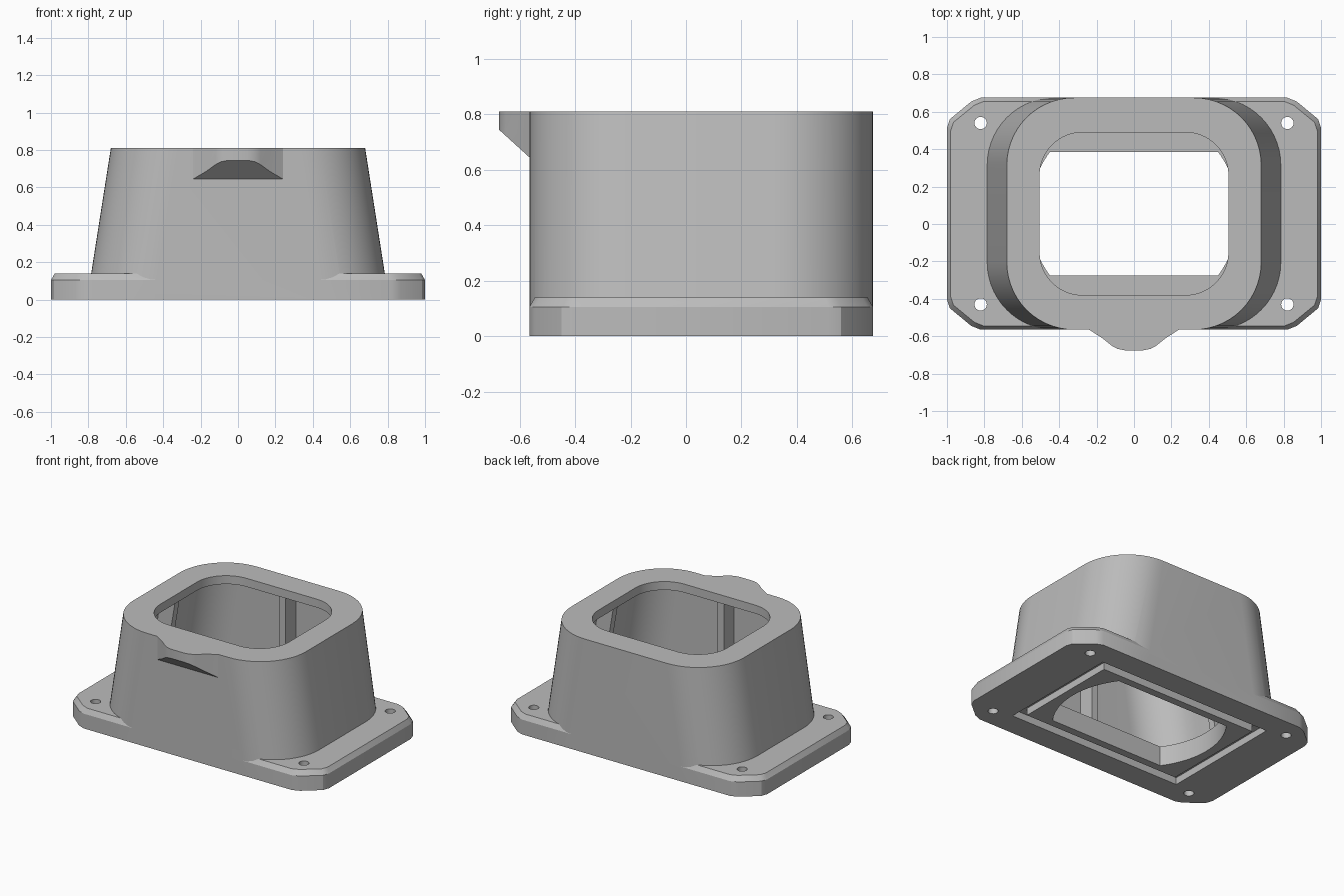
import bpy, bmesh, math
from mathutils import Vector

if "Cube" in bpy.data.objects:
    bpy.data.objects.remove(bpy.data.objects["Cube"])

CY = 0.055            # middle of the body; the front lip shifts the centre
BASE_TOP, TOP, FLANGE = 0.14, 0.81, 0.75

grey = bpy.data.materials.new("plain grey")
grey.use_nodes = True
grey.diffuse_color = (0.5, 0.5, 0.5, 1)
grey.node_tree.nodes["Principled BSDF"].inputs["Base Color"].default_value = (0.5, 0.5, 0.5, 1)


def rounded(hx, hy, r, steps=14):
    """Outline of a rounded rectangle, anticlockwise."""
    pts = []
    for i, (sx, sy) in enumerate([(1, 1), (-1, 1), (-1, -1), (1, -1)]):
        for k in range(steps + 1):
            a = math.pi / 2 * (i + k / steps)
            pts.append((sx * (hx - r) + r * math.cos(a), sy * (hy - r) + r * math.sin(a)))
    return pts


def rect(hx, hy):
    return [(hx, hy), (-hx, hy), (-hx, -hy), (hx, -hy)]


def circle(r, x=0, y=0, n=24):
    return [(x + r * math.cos(math.tau * k / n), y + r * math.sin(math.tau * k / n)) for k in range(n)]


def loft(name, *levels):
    """Closed solid through (z, outline) levels."""
    bm = bmesh.new()
    rings = [[bm.verts.new((x, y + CY, z)) for x, y in pts] for z, pts in levels]
    n = len(rings[0])
    for low, high in zip(rings, rings[1:]):
        for i in range(n):
            j = (i + 1) % n
            bm.faces.new((low[i], low[j], high[j], high[i]))
    bm.faces.new(rings[0][::-1])
    bm.faces.new(rings[-1])
    return finish(name, bm)


def finish(name, bm):
    bmesh.ops.recalc_face_normals(bm, faces=bm.faces)
    me = bpy.data.meshes.new(name)
    bm.to_mesh(me)
    bm.free()
    me.materials.append(grey)
    ob = bpy.data.objects.new(name, me)
    bpy.context.collection.objects.link(ob)
    return ob


def combine(ob, other, operation):
    """Apply a boolean and drop the helper object."""
    mod = ob.modifiers.new(operation, "BOOLEAN")
    mod.operation, mod.solver, mod.object = operation, "EXACT", other
    bpy.context.view_layer.objects.active = ob
    bpy.ops.object.modifier_apply(modifier=mod.name)
    bpy.data.objects.remove(other)


# base plate with clipped corners and a bevelled top edge
corner = [(1, 0.46), (0.985, 0.505), (0.87, 0.6), (0.82, 0.62)]
plate = (corner + [(-x, y) for x, y in corner[::-1]]
         + [(-x, -y) for x, y in corner] + [(x, -y) for x, y in corner[::-1]])
inner_plate = [(x * 0.98, y * 0.968) for x, y in plate]
housing = loft("housing", (0, plate), (0.105, plate), (BASE_TOP, inner_plate))

# tapered tower
combine(housing, loft("tower", (0, rounded(0.807, 0.62, 0.36)), (TOP, rounded(0.68, 0.62, 0.36))), "UNION")

# front lip with a sloping underside
half = [(0.24, -0.62), (0.17, -0.665), (0.12, -0.705), (0.09, -0.722), (0.05, -0.73)]
lip_outline = ([(-0.24, -0.56)] + [(-x, y) for x, y in half] + half[::-1] + [(0.24, -0.56)])
lip = loft("lip", (0.5, lip_outline), (TOP, lip_outline))
bm = bmesh.new()
bm.from_mesh(lip.data)
cut = bmesh.ops.bisect_plane(bm, geom=bm.verts[:] + bm.edges[:] + bm.faces[:], dist=1e-5,
                             plane_co=(0, -0.565, 0.645), plane_no=(0, -0.1, -0.11), clear_outer=True)
bmesh.ops.contextual_create(bm, geom=[g for g in cut["geom_cut"] if isinstance(g, bmesh.types.BMEdge)])
bmesh.ops.recalc_face_normals(bm, faces=bm.faces)
bm.to_mesh(lip.data)
bm.free()
combine(housing, lip, "UNION")

# hollow inside, top opening and floor opening (a disc with flat sides)
combine(housing, loft("cavity", (BASE_TOP, rounded(0.725, 0.56, 0.3)), (FLANGE, rounded(0.63, 0.56, 0.3))), "DIFFERENCE")
combine(housing, loft("top_opening", (0.6, rounded(0.505, 0.435, 0.23)), (0.9, rounded(0.505, 0.435, 0.23))), "DIFFERENCE")
disc = [(x, max(-0.33, min(0.33, y))) for x, y in circle(0.558, n=96) if abs(y) < 0.33]
side = math.sqrt(0.558 ** 2 - 0.33 ** 2)
disc += [(side * sx, 0.33 * sy) for sx in (1, -1) for sy in (1, -1)]
disc.sort(key=lambda p: math.atan2(p[1], p[0]))
combine(housing, loft("floor_opening", (-0.1, disc), (0.3, disc)), "DIFFERENCE")

# seal groove underneath
groove = loft("groove", (-0.1, rect(0.685, 0.45)), (0.05, rect(0.685, 0.45)))
combine(groove, loft("groove_island", (-0.2, rect(0.62, 0.385)), (0.2, rect(0.62, 0.385))), "DIFFERENCE")
combine(housing, groove, "DIFFERENCE")

# four screw holes
for sx in (1, -1):
    for sy in (1, -1):
        hole = circle(0.033, 0.82 * sx, 0.485 * sy)
        combine(housing, loft("screw_hole", (-0.1, hole), (0.3, hole)), "DIFFERENCE")

bpy.ops.object.select_all(action="DESELECT")
housing.select_set(True)
bpy.context.view_layer.objects.active = housing
bpy.ops.object.shade_smooth_by_angle(angle=math.radians(28))


# one stiffening rib in the middle of each inside wall
def rib(name, direction, inner_top, inner_low, outer_top, outer_low, w=0.025):
    d = Vector(direction)
    t = Vector((-d.y, d.x))
    def quad(a, b):
        return [tuple(d * r + t * s) for r, s in ((a, -w), (b, -w), (b, w), (a, w))]
    loft(name, (BASE_TOP - 0.01, quad(inner_low, outer_low)), (FLANGE + 0.01, quad(inner_top, outer_top)))


for s, end in ((1, "left"), (-1, "right")):
    rib(end + "_rib", (s, 0), 0.515, 0.62, 0.65, 0.745)
for s, end in ((1, "back"), (-1, "front")):
    rib(end + "_rib", (0, s), 0.445, 0.445, 0.58, 0.58)
